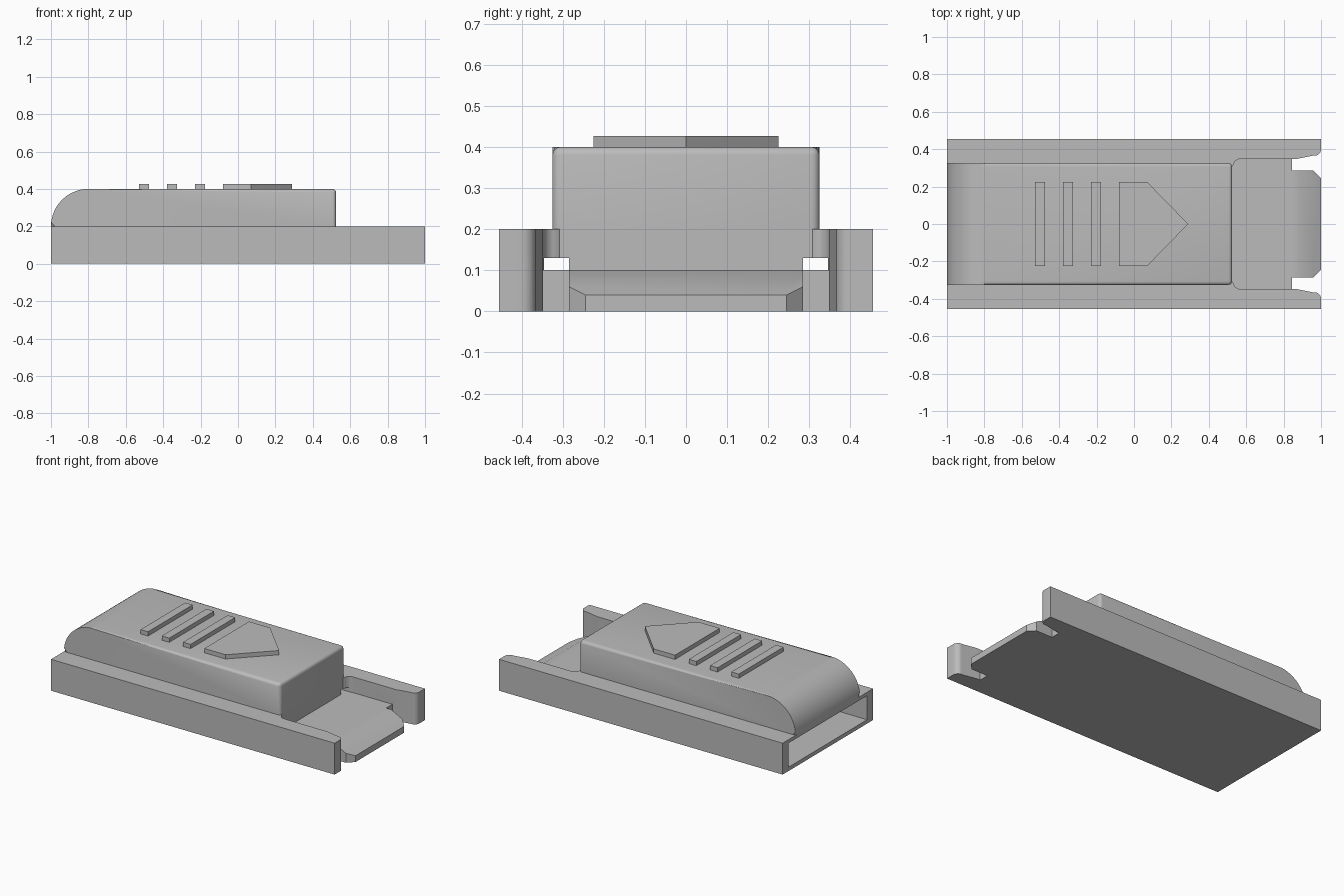
import bpy, bmesh, math

if "Cube" in bpy.data.objects:
    bpy.data.objects.remove(bpy.data.objects["Cube"])

grey = bpy.data.materials.new("mid grey")
grey.diffuse_color = (0.5, 0.5, 0.5, 1)
grey.use_nodes = True
grey.node_tree.nodes["Principled BSDF"].inputs["Base Color"].default_value = grey.diffuse_color


def finish(name, bm):
    bmesh.ops.recalc_face_normals(bm, faces=bm.faces[:])
    mesh = bpy.data.meshes.new(name)
    bm.to_mesh(mesh)
    bm.free()
    ob = bpy.data.objects.new(name, mesh)
    bpy.context.collection.objects.link(ob)
    mesh.materials.append(grey)
    return ob


def prism(points, axis, lo, hi):
    """Extrude a closed outline: XY outline along z, or XZ outline along y."""
    bm = bmesh.new()
    place = (lambda p, t: (p[0], p[1], t)) if axis == "z" else (lambda p, t: (p[0], t, p[1]))
    a = [bm.verts.new(place(p, lo)) for p in points]
    b = [bm.verts.new(place(p, hi)) for p in points]
    n = len(points)
    bm.faces.new(a)
    bm.faces.new(b[::-1])
    for i in range(n):
        j = (i + 1) % n
        bm.faces.new((a[i], a[j], b[j], b[i]))
    return bm


def rect(x0, x1, y0, y1):
    return [(x0, y0), (x1, y0), (x1, y1), (x0, y1)]


def arc(cx, cy, r, a0, a1, n):
    return [(cx + r * math.cos(math.radians(a0 + (a1 - a0) * i / n)),
             cy + r * math.sin(math.radians(a0 + (a1 - a0) * i / n))) for i in range(n + 1)]


def mirrored(half):
    """Close an outline given for +y by reflecting it across y = 0."""
    return half + [(x, -y) for x, y in reversed(half)]


def activate(ob):
    bpy.ops.object.select_all(action="DESELECT")
    ob.select_set(True)
    bpy.context.view_layer.objects.active = ob


def cut(ob, bm):
    cutter = finish("cutter", bm)
    cutter.hide_render = True
    mod = ob.modifiers.new("cut", "BOOLEAN")
    mod.operation, mod.solver, mod.object = "DIFFERENCE", "EXACT", cutter
    activate(ob)
    bpy.ops.object.modifier_apply(modifier=mod.name)
    bpy.data.objects.remove(cutter)


def smooth(ob):
    activate(ob)
    bpy.ops.object.shade_smooth_by_angle(angle=math.radians(30))


# Base block with side arms
base = finish("base", prism(rect(-1, 1, -0.455, 0.455), "z", 0, 0.2))

# Pocket between the arms, with rounded inner corners and flared mouth
mouth = [(0.87, 0.348), (0.96, 0.366)] + arc(0.965, 0.4, 0.035, -80, 0, 6) + [(1.05, 0.4)]
pocket = arc(0.57, 0.308, 0.04, 180, 90, 8)
pocket = [(0.525, 0.308)] + pocket[1:] + mouth
cut(base, prism(mirrored(pocket), "z", 0.1, 0.3))

# Gaps that separate the tongue from the arms
for s in (1, -1):
    gap = [(0.845, 0.285), (0.96, 0.285), (1.0, 0.245), (1.05, 0.245)] + mouth[::-1] + [(0.845, 0.348)]
    cut(base, prism([(x, y * s) for x, y in gap], "z", -0.1, 0.15))

# Sloping tip of the tongue
cut(base, prism([(0.88, 0.1), (1.0, 0.04), (1.04, 0.02), (1.04, 0.15), (0.88, 0.15)], "y", -0.3, 0.3))

# Hollow open at the rounded end
cut(base, prism(rect(-1.1, 0.48, -0.395, 0.395), "z", 0.025, 0.178))

# Two small windows through the end wall
for s in (1, -1):
    cut(base, prism(rect(0.44, 0.62, min(s * 0.285, s * 0.345), max(s * 0.285, s * 0.345)), "z", 0.1, 0.13))
smooth(base)

# Raised housing with a large rounded end and softened edges
profile = arc(-0.8, 0.2, 0.2, 180, 90, 14) + [(0.525, 0.4), (0.525, 0.2)]
bm = prism(profile, "y", -0.325, 0.325)
soft = []
for e in bm.edges:
    p, q = (v.co for v in e.verts)
    across = abs(p.y - q.y) > 0.1
    if max(p.z, q.z) > 0.201 and (not across or p.x > 0.5):
        soft.append(e)
bmesh.ops.bevel(bm, geom=soft, offset=0.02, segments=4, profile=0.5, affect="EDGES")
smooth(finish("housing", bm))

# Grip bars and direction arrow
for i, x in enumerate((-0.53, -0.38, -0.23)):
    finish(f"grip_bar_{i + 1}", prism(rect(x, x + 0.053, -0.225, 0.225), "z", 0.395, 0.427))
finish("arrow_plate", prism([(-0.08, -0.225), (0.07, -0.225), (0.29, 0), (0.07, 0.225), (-0.08, 0.225)],
                            "z", 0.395, 0.427))
